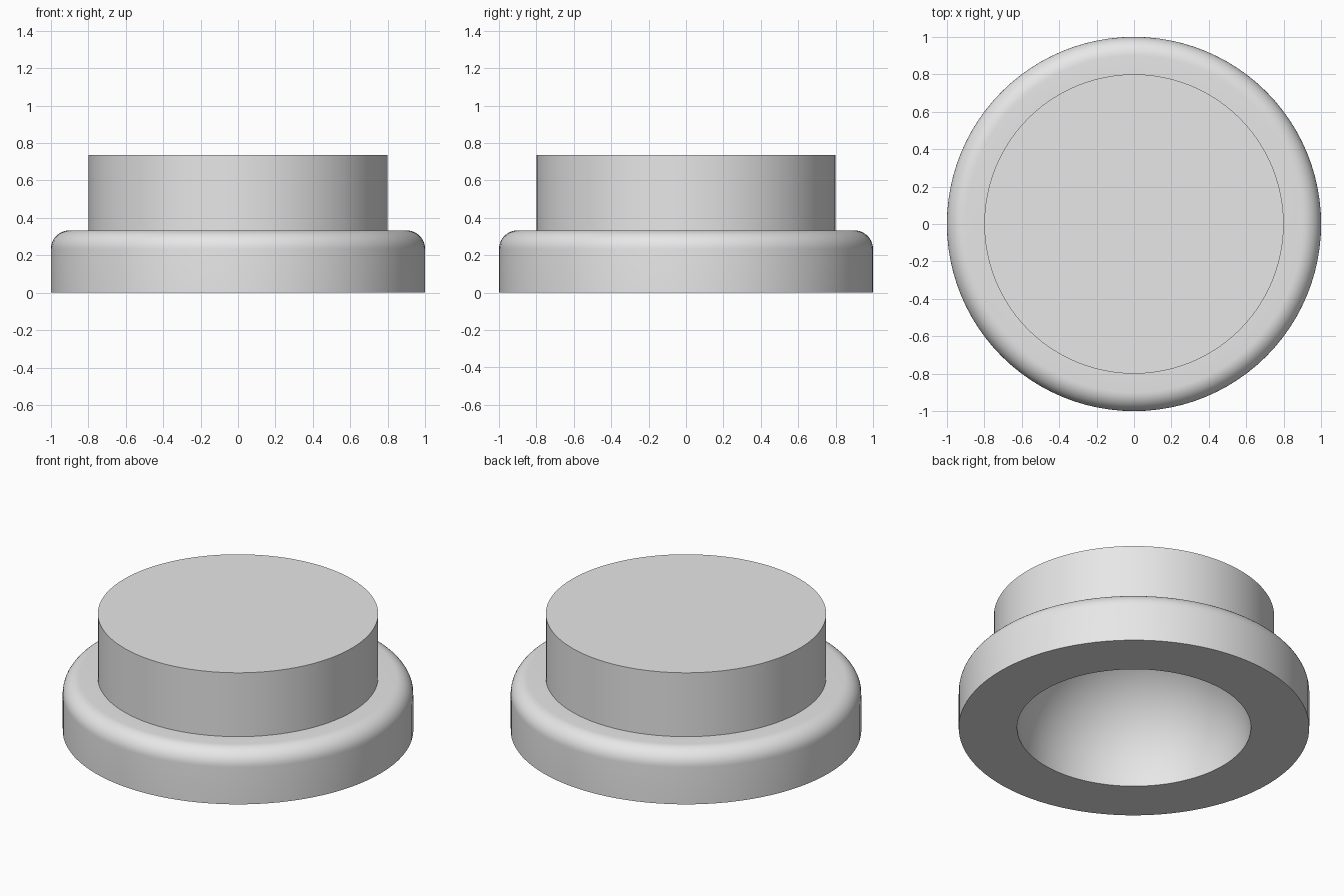
import bpy
import bmesh
from math import cos, sin, pi, radians
from mathutils import Vector

cube = bpy.data.objects.get("Cube")
if cube:
    bpy.data.objects.remove(cube, do_unlink=True)

SEGMENTS = 96
BASE_R, BASE_H, FILLET = 1.0, 0.333, 0.1
CAP_R, TOP = 0.8, 0.735
HOLLOW_R = 0.667


def arc(cx, cz, radius, start, end, steps):
    """Points of a circular arc in the profile plane."""
    angles = [start + (end - start) * i / steps for i in range(steps + 1)]
    return [(cx + radius * cos(a), cz + radius * sin(a)) for a in angles]


def lathe(name, profile, material):
    """Turn a profile of (radius, height) points around the z axis."""
    bm = bmesh.new()
    verts = [bm.verts.new((r, 0, z)) for r, z in profile]
    edges = [bm.edges.new(pair) for pair in zip(verts, verts[1:])]
    bmesh.ops.spin(bm, geom=verts + edges, cent=Vector(), axis=(0, 0, 1),
                   angle=2 * pi, steps=SEGMENTS, use_duplicate=False)
    bmesh.ops.remove_doubles(bm, verts=bm.verts, dist=0.0001)
    bmesh.ops.recalc_face_normals(bm, faces=bm.faces)
    mesh = bpy.data.meshes.new(name)
    bm.to_mesh(mesh)
    bm.free()
    mesh.materials.append(material)
    obj = bpy.data.objects.new(name, mesh)
    bpy.context.collection.objects.link(obj)
    return obj


grey = bpy.data.materials.new("light_grey")
grey.use_nodes = True
grey.diffuse_color = (0.8, 0.8, 0.8, 1)
grey.node_tree.nodes["Principled BSDF"].inputs["Base Color"].default_value = (0.8, 0.8, 0.8, 1)

# Stepped cap: hollow dome underneath, rounded flange, straight plug on top
hollow = arc(0, 0, HOLLOW_R, pi / 2, 0, 24)
hollow[0] = (0, HOLLOW_R)
shoulder = arc(BASE_R - FILLET, BASE_H - FILLET, FILLET, 0, pi / 2, 10)
plug = [(CAP_R, BASE_H), (CAP_R, TOP), (0, TOP)]
cap = lathe("stepped_cap", hollow + [(BASE_R, 0)] + shoulder + plug, grey)

# Smooth curves, crisp steps
bpy.ops.object.select_all(action="DESELECT")
cap.select_set(True)
bpy.context.view_layer.objects.active = cap
bpy.ops.object.shade_smooth_by_angle(angle=radians(30))
